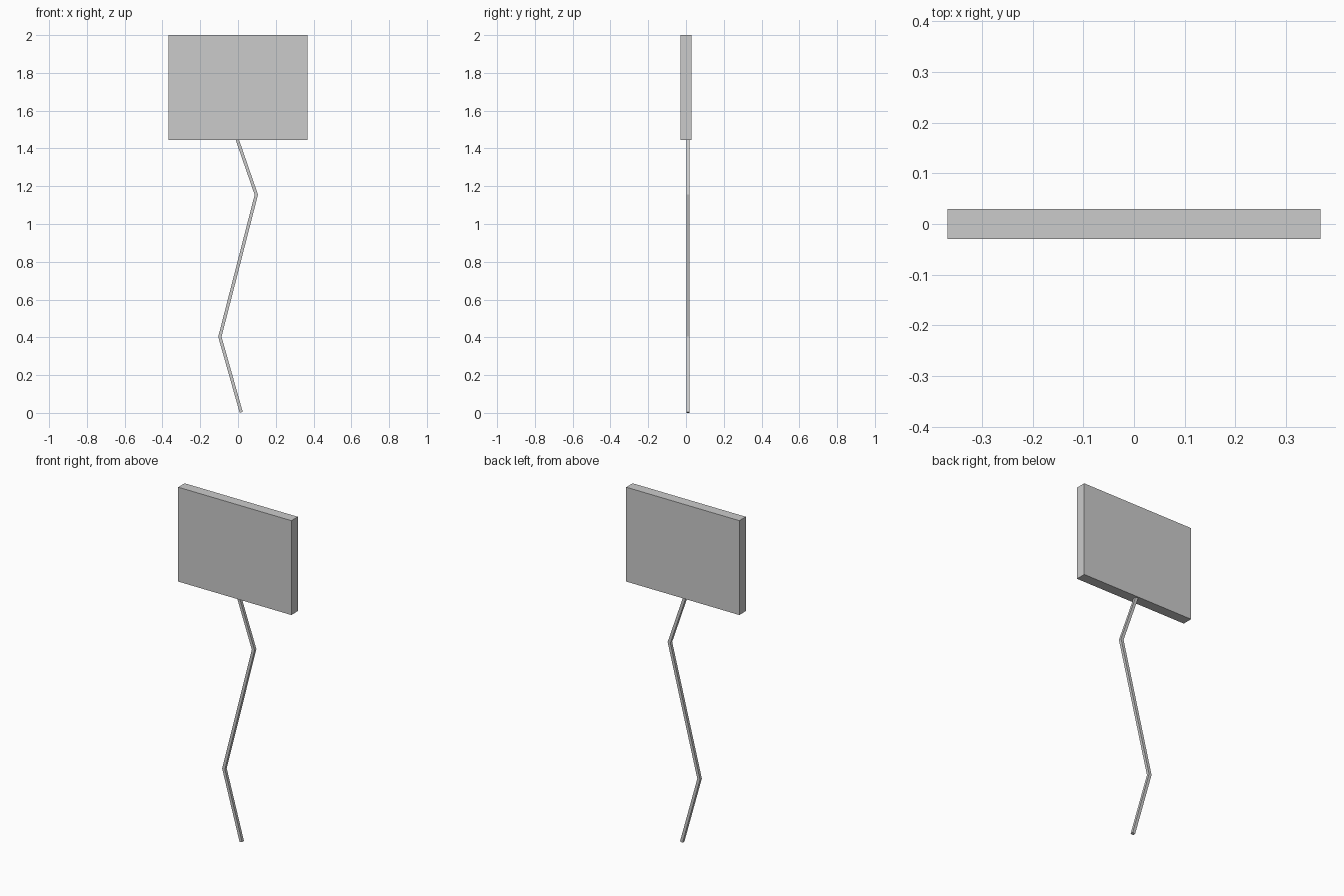
import bpy, bmesh
from mathutils import Vector

if "Cube" in bpy.data.objects:
    bpy.data.objects.remove(bpy.data.objects["Cube"])


def new_object(name, bm):
    bmesh.ops.recalc_face_normals(bm, faces=bm.faces)
    mesh = bpy.data.meshes.new(name)
    bm.to_mesh(mesh)
    bm.free()
    obj = bpy.data.objects.new(name, mesh)
    bpy.context.collection.objects.link(obj)
    return obj


def box(name, size, centre):
    bm = bmesh.new()
    bmesh.ops.create_cube(bm, size=1)
    bmesh.ops.scale(bm, vec=size, verts=bm.verts)
    bmesh.ops.translate(bm, vec=centre, verts=bm.verts)
    return new_object(name, bm)


def bent_bar(name, path, y, width):
    """Square bar along an (x, z) path with mitred corners."""
    pts = [Vector(p) for p in path]
    dirs = [(b - a).normalized() for a, b in zip(pts, pts[1:])]
    h = width / 2
    bm = bmesh.new()
    rings = []
    for i, p in enumerate(pts):
        d0, d1 = dirs[max(i - 1, 0)], dirs[min(i, len(dirs) - 1)]
        t = (d0 + d1).normalized()
        side = Vector((t.y, -t.x)) * (h / t.dot(d1))
        rings.append([bm.verts.new((p.x + s * side.x, y + q * h, p.y + s * side.y))
                      for s, q in ((-1, -1), (1, -1), (1, 1), (-1, 1))])
    for a, b in zip(rings, rings[1:]):
        for k in range(4):
            n = (k + 1) % 4
            bm.faces.new((a[k], a[n], b[n], b[k]))
    bm.faces.new(rings[0])
    bm.faces.new(rings[-1])
    return new_object(name, bm)


# Flat panel at the top
box("panel", (0.736, 0.06, 0.555), (0, 0, 1.7225))

# Thin zigzag string hanging from the panel
bent_bar("string", [(0.017, 0.003), (-0.096, 0.403), (0.097, 1.155), (-0.004, 1.447)],
         0.011, 0.017)
